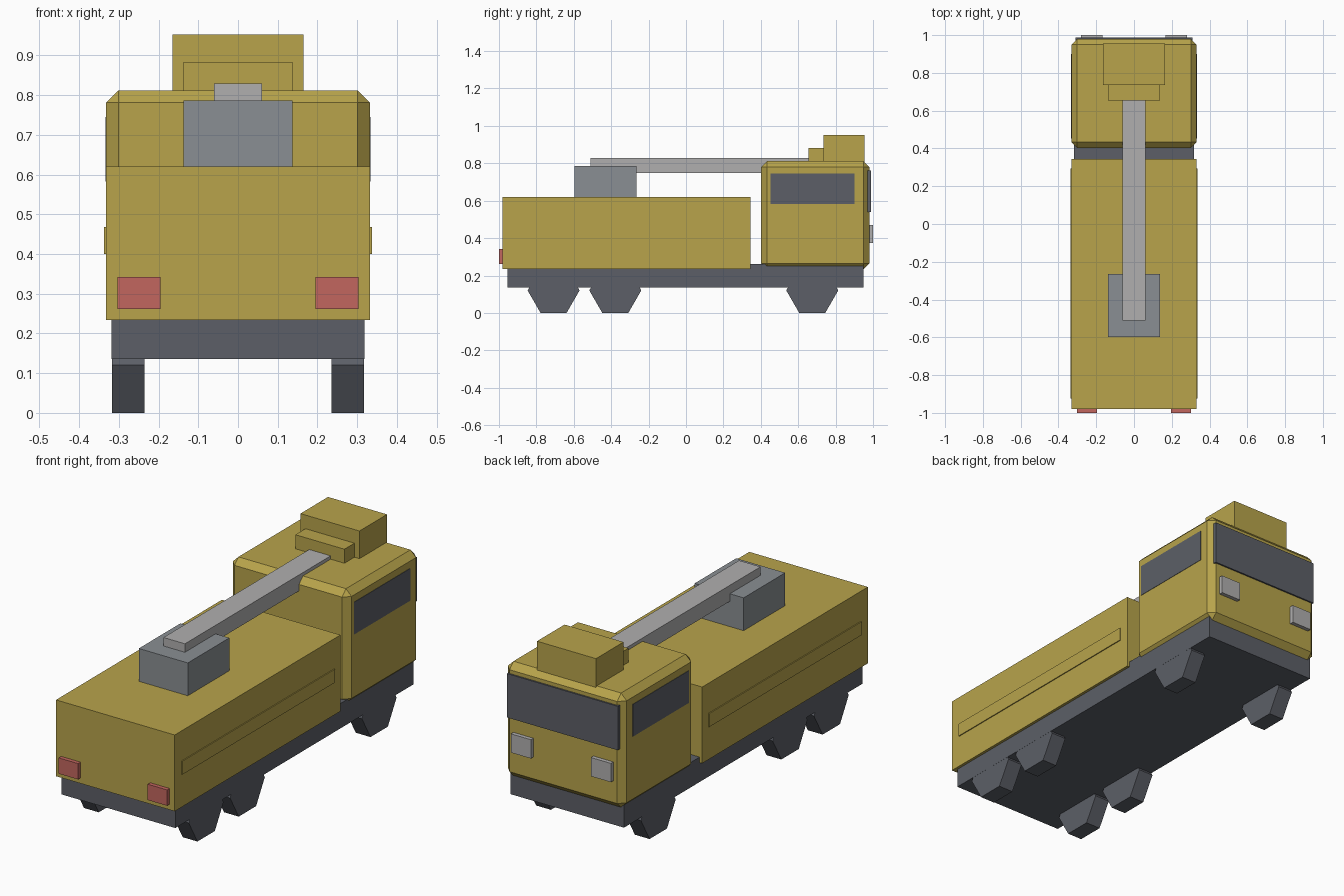
import bpy
import bmesh
import math

if "Cube" in bpy.data.objects:
    bpy.data.objects.remove(bpy.data.objects["Cube"])


def lin(c):
    c /= 255
    return c / 12.92 if c <= 0.04045 else ((c + 0.055) / 1.055) ** 2.4


def material(name, r, g, b):
    m = bpy.data.materials.new(name)
    m.diffuse_color = (lin(r), lin(g), lin(b), 1)
    m.use_nodes = True
    m.node_tree.nodes["Principled BSDF"].inputs["Base Color"].default_value = m.diffuse_color
    return m


YELLOW = material("mustard_yellow", 184, 164, 75)
DARK = material("dark_grey", 92, 95, 103)
STEEL = material("steel_grey", 138, 143, 147)
LIGHT = material("light_grey", 176, 175, 175)
RED = material("tail_red", 194, 102, 95)


def finish(name, bm, mat):
    bmesh.ops.recalc_face_normals(bm, faces=bm.faces)
    me = bpy.data.meshes.new(name)
    bm.to_mesh(me)
    bm.free()
    me.materials.append(mat)
    ob = bpy.data.objects.new(name, me)
    bpy.context.collection.objects.link(ob)
    return ob


def box(name, x, y, z, mat, bevel=0.0):
    """Box from (min, max) ranges on each axis, with optional chamfer."""
    bm = bmesh.new()
    bmesh.ops.create_cube(bm, size=1)
    for v in bm.verts:
        v.co = [r[0] if c < 0 else r[1] for c, r in zip(v.co, (x, y, z))]
    if bevel:
        bmesh.ops.bevel(bm, geom=bm.edges[:], offset=bevel, segments=1,
                        affect='EDGES')
    return finish(name, bm, mat)


def pair(name, x, y, z, mat):
    """Mirrored left and right boxes."""
    box(name + "_right", x, y, z, mat)
    box(name + "_left", (-x[1], -x[0]), y, z, mat)


def wheel(name, x, y, r=0.139):
    """Six-sided wheel standing on a flat side."""
    bm = bmesh.new()
    ring = [(y + r * math.cos(i * math.pi / 3),
             r * math.sin(math.pi / 3) + r * math.sin(i * math.pi / 3))
            for i in range(6)]
    face = bm.faces.new([bm.verts.new((x[0], a, b)) for a, b in ring])
    ext = bmesh.ops.extrude_face_region(bm, geom=[face])
    for v in ext["geom"]:
        if isinstance(v, bmesh.types.BMVert):
            v.co.x = x[1]
    # the extrusion keeps the first cap, closing the wheel
    finish(name, bm, DARK)


# chassis and wheels
box("chassis", (-0.318, 0.318), (-0.955, 0.95), (0.136, 0.262), DARK)
for label, y in (("rear", -0.708), ("middle", -0.378), ("front", 0.675)):
    wheel(label + "_wheel_right", (0.235, 0.3175), y)
    wheel(label + "_wheel_left", (-0.3175, -0.235), y)

# rear body with side strips and tail lights
box("body", (-0.332, 0.332), (-0.98, 0.345), (0.234, 0.62), YELLOW)
pair("side_strip", (0.325, 0.337), (-0.924, 0.295), (0.40, 0.468), YELLOW)
pair("tail_light", (0.195, 0.303), (-1.0, -0.975), (0.262, 0.342), RED)

# chamfered cab with windows and headlights
box("cab", (-0.332, 0.332), (0.402, 0.98), (0.234, 0.812), YELLOW, 0.031)
pair("side_window", (0.326, 0.334), (0.452, 0.90), (0.582, 0.745), DARK)
box("windscreen", (-0.31, 0.31), (0.97, 0.988), (0.54, 0.762), DARK)
pair("headlight", (0.168, 0.28), (0.975, 1.0), (0.375, 0.47), LIGHT)

# crane: turret, arm and roof basket
box("turret", (-0.137, 0.137), (-0.597, -0.265), (0.61, 0.786), STEEL)
box("arm", (-0.06, 0.06), (-0.51, 0.67), (0.748, 0.829), LIGHT)
box("basket_step", (-0.137, 0.137), (0.655, 0.75), (0.80, 0.883), YELLOW)
box("basket", (-0.165, 0.165), (0.735, 0.955), (0.80, 0.952), YELLOW)
